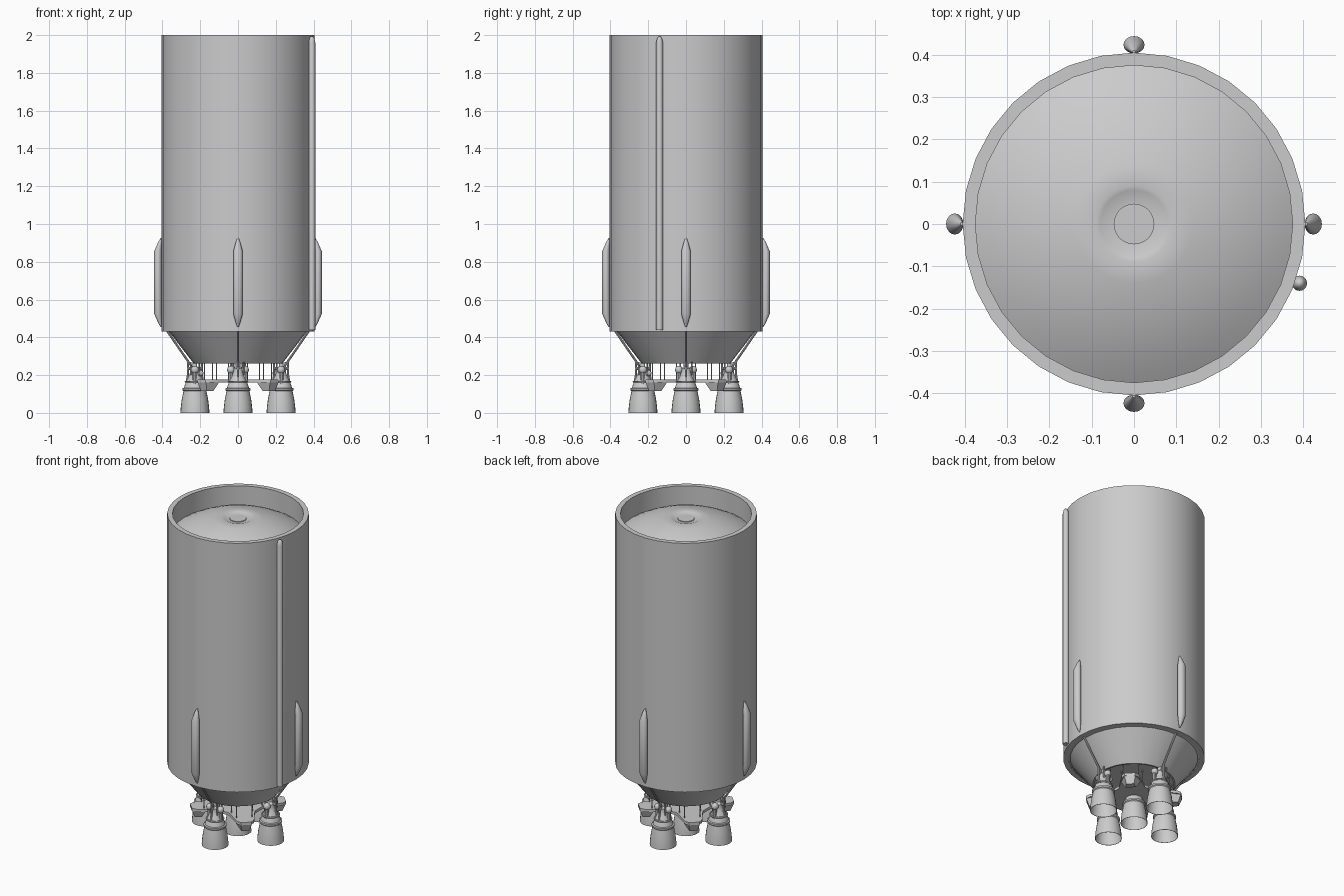
import bpy, bmesh, math
from mathutils import Vector, Matrix

if "Cube" in bpy.data.objects:
    bpy.data.objects.remove(bpy.data.objects["Cube"])


def finish(name, bm, angle=35):
    bmesh.ops.remove_doubles(bm, verts=bm.verts, dist=1e-5)
    bmesh.ops.recalc_face_normals(bm, faces=bm.faces)
    me = bpy.data.meshes.new(name)
    bm.to_mesh(me)
    bm.free()
    ob = bpy.data.objects.new(name, me)
    bpy.context.collection.objects.link(ob)
    bpy.ops.object.select_all(action='DESELECT')
    ob.select_set(True)
    bpy.context.view_layer.objects.active = ob
    bpy.ops.object.shade_smooth_by_angle(angle=math.radians(angle))
    return ob


def add_lathe(bm, profile, segs=32, mat=Matrix.Identity(4), closed=False):
    rings = [[bm.verts.new(mat @ Vector((r * math.cos(a), r * math.sin(a), z)))
              for a in (2 * math.pi * i / segs for i in range(segs))] if r > 1e-6
             else [bm.verts.new(mat @ Vector((0, 0, z)))] for r, z in profile]
    pairs = list(zip(rings, rings[1:]))
    if closed:
        pairs.append((rings[-1], rings[0]))
    for a, b in pairs:
        if len(a) == 1 and len(b) == 1:
            continue
        for i in range(segs):
            j = (i + 1) % segs
            if len(a) == 1:
                bm.faces.new((a[0], b[j], b[i]))
            elif len(b) == 1:
                bm.faces.new((a[i], a[j], b[0]))
            else:
                bm.faces.new((a[i], a[j], b[j], b[i]))


def add_tube(bm, p, q, r, segs=8):
    p, q = Vector(p), Vector(q)
    d = q - p
    mat = Matrix.Translation(p) @ d.to_track_quat('Z', 'Y').to_matrix().to_4x4()
    add_lathe(bm, [(0, 0), (r, 0), (r, d.length), (0, d.length)], segs, mat)


def add_ball(bm, c, r):
    bmesh.ops.create_uvsphere(bm, u_segments=12, v_segments=8, radius=r,
                              matrix=Matrix.Translation(c))


def lathe(name, profile, segs=32, closed=False, angle=35):
    bm = bmesh.new()
    add_lathe(bm, profile, segs, closed=closed)
    return finish(name, bm, angle)


# Cylindrical hull with open top
lathe("hull", [(.405, .43), (.405, 2), (.375, 2), (.375, .43)], closed=True)

# Shallow tank dome with a dimple and a central hatch
R, top = .7, 1.985
cap = lambda r: top - R + math.sqrt(R * R - r * r)
lathe("tank_dome", [(r, cap(r)) for r in (.376, .34, .29, .24, .19, .14, .09)]
      + [(.08, cap(.09) - .004), (.05, 1.968), (.048, 1.968), (.048, 1.972), (0, 1.972)])

# Tapered thrust cone under the hull
lathe("thrust_cone", [(.376, .432), (.365, .43), (.235, .262), (.225, .262),
                      (.225, .275), (0, .275)])

# Long conduit running up the side
bm = bmesh.new()
add_lathe(bm, [(0, .44), (.018, .44), (.018, 1.96), (.013, 1.983), (.006, 1.992), (0, 1.993)],
          16, Matrix.Translation((.391, -.14, 0)))
finish("side_conduit", bm, 50)

# Four pointed pods and four feed lines on the axes
for k in range(4):
    rot = Matrix.Rotation(k * math.pi / 2, 4, 'Z')
    bm = bmesh.new()
    rings = []
    for z, s in ((.455, .15), (.475, .45), (.525, 1), (.855, 1), (.905, .45), (.925, .15)):
        cx = .404 + .0195 * s
        rings.append([bm.verts.new(rot @ Vector((cx + .0205 * s * math.cos(a),
                                                 .025 * s * math.sin(a), z)))
                      for a in (2 * math.pi * i / 16 for i in range(16))])
    for a, b in zip(rings, rings[1:]):
        for i in range(16):
            j = (i + 1) % 16
            bm.faces.new((a[i], a[j], b[j], b[i]))
    bm.faces.new(rings[0])
    bm.faces.new(rings[-1])
    finish(f"side_pod_{k + 1}", bm)

    bm = bmesh.new()
    add_tube(bm, rot @ Vector((.376, 0, .435)), rot @ Vector((.252, 0, .255)), .006)
    add_tube(bm, rot @ Vector((.252, 0, .26)), rot @ Vector((.235, 0, .2)), .006)
    finish(f"feed_line_{k + 1}", bm)


# One engine: bell, chamber, pumps and plumbing
def engine(name, x, y, turn):
    bm = bmesh.new()
    # outer shell from lip to top
    add_lathe(bm, [(.077, 0), (.075, .03), (.07, .07), (.061, .115), (.066, .12),
                   (.066, .13), (.058, .133), (.053, .15), (.04, .18), (.03, .2),
                   (.026, .215), (.026, .235), (.012, .245), (.012, .275), (0, .275)], 24)
    # inner bell surface and lip
    add_lathe(bm, [(0, .2), (.025, .18), (.045, .15), (.057, .115), (.067, .07),
                   (.072, .03), (.075, 0), (.077, 0)], 24)
    for a in range(12):     # manifold pipe ring
        t, u = 2 * math.pi * a / 12, 2 * math.pi * (a + 1) / 12
        add_tube(bm, (.05 * math.cos(t), .05 * math.sin(t), .165),
                 (.05 * math.cos(u), .05 * math.sin(u), .165), .005, 6)
    for s in (-1, 1):
        add_ball(bm, (0, .037 * s, .228), .021)
        add_tube(bm, (0, .04 * s, .15), (0, .04 * s, .228), .012, 10)
        add_tube(bm, (.037 * s, 0, .195), (.037 * s, 0, .28), .006)
        add_tube(bm, (.037 * s, 0, .2), (.048 * s, 0, .13), .006)
        add_tube(bm, (0, 0, .235), (.037 * s, 0, .235), .009)
        add_tube(bm, (.022 * s, .03, .2), (.022 * s, .03, .27), .004)
    add_ball(bm, (-.03, .02, .21), .016)
    ob = finish(name, bm)
    ob.matrix_world = Matrix.Translation((x, y, 0)) @ Matrix.Rotation(turn, 4, 'Z')


engine("centre_engine", 0, 0, 0)
for k in range(4):
    t = k * math.pi / 2
    engine(f"outer_engine_{k + 1}", .228 * math.cos(t), .228 * math.sin(t), t)

# Cross-shaped heat shield with arms between the outer engines
bm = bmesh.new()
outline = []
for k in range(4):
    rot = Matrix.Rotation(math.radians(45 + 90 * k), 4, 'Z')
    outline += [rot @ Vector(p) for p in ((.13, -.075, .16), (.2, -.06, .16), (.25, -.05, .16),
                                          (.273, -.03, .16), (.273, .03, .16), (.25, .05, .16),
                                          (.2, .06, .16), (.13, .075, .16))]
low = [bm.verts.new(p) for p in outline]
high = [bm.verts.new(p + Vector((0, 0, .017))) for p in outline]
bm.faces.new(low)
bm.faces.new(high)
for i in range(len(low)):
    j = (i + 1) % len(low)
    bm.faces.new((low[i], low[j], high[j], high[i]))
finish("heat_shield", bm, 30)

# Drooping end blocks and support struts of each arm
for k in range(4):
    rot = Matrix.Rotation(math.radians(45 + 90 * k), 4, 'Z')
    bm = bmesh.new()
    lo = [bm.verts.new(rot @ Vector((x, y, .115))) for x, y in
          ((.215, -.03), (.255, -.022), (.255, .022), (.215, .03))]
    hi = [bm.verts.new(rot @ Vector((x, y, .162))) for x, y in
          ((.2, -.058), (.272, -.032), (.272, .032), (.2, .058))]
    bm.faces.new(lo)
    bm.faces.new(hi)
    for i in range(4):
        j = (i + 1) % 4
        bm.faces.new((lo[i], lo[j], hi[j], hi[i]))
    finish(f"shield_end_{k + 1}", bm)

    bm = bmesh.new()
    for x, y in ((.13, -.06), (.13, .06), (.205, -.045), (.205, .045)):
        add_tube(bm, rot @ Vector((x, y, .17)), rot @ Vector((x, y, .28)), .003, 6)
    finish(f"shield_struts_{k + 1}", bm)
